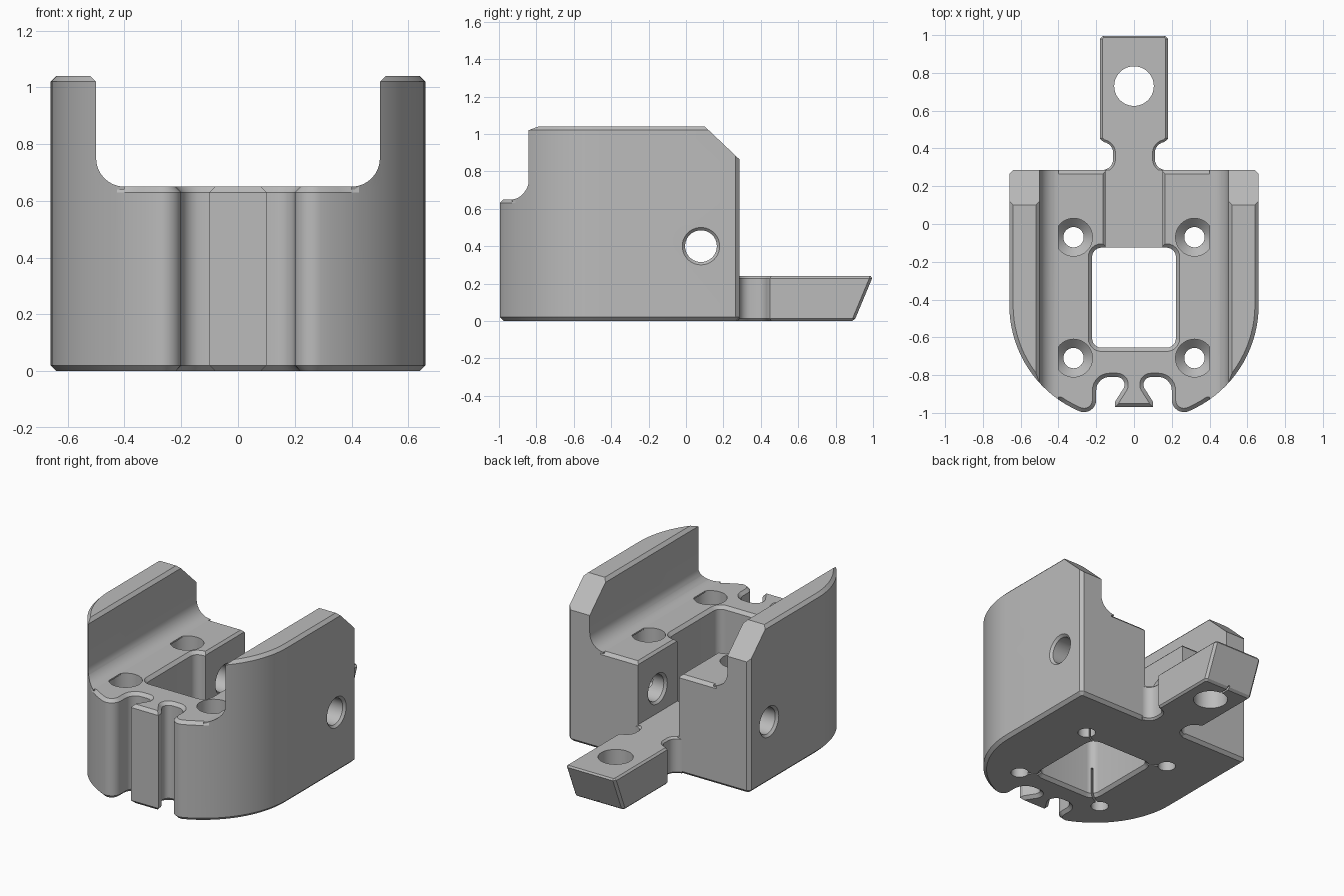
import bpy, bmesh, math

cube = bpy.data.objects.get("Cube")
if cube:
    bpy.data.objects.remove(cube, do_unlink=True)

# One plain grey for everything
grey = bpy.data.materials.new("plain grey")
grey.use_nodes = True
GREY = (0.5, 0.5, 0.5, 1)
grey.diffuse_color = GREY
grey.node_tree.nodes["Principled BSDF"].inputs["Base Color"].default_value = GREY

C = 0.02       # chamfer size
FLOOR = 0.65   # top of the base
TOP = 1.04     # top of the side walls
BACK = 0.285   # rear face of the base


def arc(cx, cy, r, start, end, n=8):
    steps = [math.radians(start + (end - start) * i / n) for i in range(n + 1)]
    return [(cx + r * math.cos(a), cy + r * math.sin(a)) for a in steps]


def circle(cx, cy, r):
    return arc(cx, cy, r, 0, 360, 40)[:-1]


def mirrored(half):
    return half + [(-x, y) for x, y in reversed(half)]


def inset(points, amount):
    """Move a counter-clockwise outline inwards; amount is a number or a rule."""
    out = []
    for i, (x, y) in enumerate(points):
        ax, ay = points[i - 1]
        bx, by = points[(i + 1) % len(points)]
        l1, l2 = math.hypot(x - ax, y - ay), math.hypot(bx - x, by - y)
        n1 = (-(y - ay) / l1, (x - ax) / l1)
        n2 = (-(by - y) / l2, (bx - x) / l2)
        d = amount((x, y)) if callable(amount) else amount
        k = d / (1 + n1[0] * n2[0] + n1[1] * n2[1])
        out.append((x + k * (n1[0] + n2[0]), y + k * (n1[1] + n2[1])))
    return out


def prism(name, outline, sections, axis="z"):
    """Loft an outline through (position, inset) sections along an axis."""
    place = {"z": lambda u, v, w: (u, v, w),
             "y": lambda u, v, w: (u, w, v),
             "x": lambda u, v, w: (w, u, v)}[axis]
    bm = bmesh.new()
    rings = [[bm.verts.new(place(u, v, w)) for u, v in inset(outline, d)]
             for w, d in sections]
    n = len(outline)
    for a, b in zip(rings, rings[1:]):
        for i in range(n):
            j = (i + 1) % n
            bm.faces.new((a[i], a[j], b[j], b[i]))
    bm.faces.new(rings[0][::-1])
    bm.faces.new(rings[-1])
    bmesh.ops.recalc_face_normals(bm, faces=bm.faces)
    mesh = bpy.data.meshes.new(name)
    bm.to_mesh(mesh)
    bm.free()
    mesh.materials.append(grey)
    obj = bpy.data.objects.new(name, mesh)
    bpy.context.collection.objects.link(obj)
    return obj


def activate(obj):
    bpy.ops.object.select_all(action="DESELECT")
    obj.select_set(True)
    bpy.context.view_layer.objects.active = obj


def combine(obj, tool, operation="DIFFERENCE"):
    mod = obj.modifiers.new("cut", "BOOLEAN")
    mod.operation, mod.solver, mod.object = operation, "EXACT", tool
    activate(obj)
    bpy.ops.object.modifier_apply(modifier=mod.name)
    bpy.data.objects.remove(tool, do_unlink=True)


def finish(obj):
    activate(obj)
    bpy.ops.object.shade_smooth_by_angle(angle=math.radians(25))


# Plan outline: dovetail key, relief slot, rounded tip, curved flank, rear
outline = mirrored(
    [(0.1, -0.97), (0.1, -0.94)]
    + arc(0.09, -0.85, 0.04, 210, 90, 6)
    + arc(0.13, -0.88, 0.07, 90, 0)
    + arc(0.265, -0.931, 0.065, 180, 293.2)
    + arc(0.05, -0.43, 0.61, -66.8, 0, 18)[1:]
    + [(0.66, BACK - C), (0.66 - C, BACK), (0.42, BACK), (0.4, BACK)])

# Base block, its upper edge chamfered only between the side walls
base = prism("base", outline, [
    (0, C), (C, 0), (FLOOR - C, 0),
    (FLOOR, lambda p: C if abs(p[0]) < 0.41 else 0)])

# Central window with rounded corners
wx, y0, y1, r = 0.222, -0.655, -0.125, 0.05
window = (arc(wx - r, y0 + r, r, -90, 0, 6) + arc(wx - r, y1 - r, r, 0, 90, 6)
          + arc(r - wx, y1 - r, r, 90, 180, 6) + arc(r - wx, y0 + r, r, 180, 270, 6))
combine(base, prism("window_cutter", window, [
    (-C, -2 * C), (C, 0), (FLOOR - C, 0), (FLOOR + C, -2 * C)]))

# Rear slot above the tongue
combine(base, prism("slot_cutter",
                    [(-0.15, -0.3), (0.15, -0.3), (0.15, 0.5), (-0.15, 0.5)],
                    [(0.24, 0), (FLOOR - 0.015, 0), (FLOOR + C, -0.035)]))

for s in (1, -1):
    # Countersunk screw holes, each with a hairline slit to the window
    for y, corner in ((-0.07, y1), (-0.71, y0)):
        combine(base, prism("screw_cutter", circle(s * 0.32, y, 0.1), [
            (-0.1, 0.046), (0.25, 0.046), (0.296, 0), (FLOOR + 0.1, 0)]))
        ex, ey = s * 0.19, corner + (0.02 if corner == y0 else -0.02)
        dx, dy = ex - s * 0.32, ey - y
        k = 0.006 / math.hypot(dx, dy)
        px, py = -dy * k, dx * k
        combine(base, prism("slit_cutter", [
            (s * 0.32 + px, y + py), (s * 0.32 - px, y - py),
            (ex - px, ey - py), (ex + px, ey + py)], [(-0.1, 0), (0.2, 0)]))
    # Cross hole through each flank
    combine(base, prism("cross_hole_cutter", circle(0.08, 0.4, 0.085), [
        (s * 0.13, -0.035), (s * 0.165, 0), (s * 0.645, 0), (s * 0.68, -0.035)], "x"))
finish(base)

# Side walls: filleted section trimmed to the plan outline, rear top cut off
section = ([(0.4, 0.6), (0.8, 0.6), (0.8, 1.1), (0.58, 1.1), (0.5, 1.02)]
           + arc(0.4, FLOOR + 0.1, 0.1, 0, -90))
for s, side in ((1, "left"), (-1, "right")):
    wall = prism(side + "_wall", outline, [(FLOOR - 0.01, 0), (TOP - C, 0), (TOP, C)])
    combine(wall, prism("section_tool", [(s * x, z) for x, z in section],
                        [(-1.2, 0), (0.6, 0)], "y"), "INTERSECT")
    combine(wall, prism("rear_cutter", [(0, 1.135), (0.385, 0.77), (0.385, 1.2)],
                        [(-1, 0), (1, 0)], "x"))
    finish(wall)

# Tongue with a waist, a sloping end and a round hole
tongue_outline = mirrored(
    [(0.17, 0.2), (0.17, BACK)]
    + arc(0.17, 0.345, 0.06, 265, 180, 6)
    + arc(0.17, 0.375, 0.06, 180, 100, 6)
    + [(0.18, 0.45), (0.18, 0.985), (0.165, 1.0)])
H = 0.24
tongue = prism("tongue", tongue_outline, [(0, 0.012), (0.012, 0), (H - 0.012, 0), (H, 0.012)])
for v in tongue.data.vertices:
    if v.co.y > 0.9:
        v.co.y -= 0.1 * (H - v.co.z) / H
combine(tongue, prism("tongue_hole_cutter", circle(0, 0.73, 0.105), [(-0.1, 0), (0.4, 0)]))
combine(tongue, prism("tongue_slit_cutter",
                      [(-0.006, 0.75), (0.006, 0.75), (0.006, 1.1), (-0.006, 1.1)],
                      [(-0.1, 0), (0.02, 0)]))
finish(tongue)
